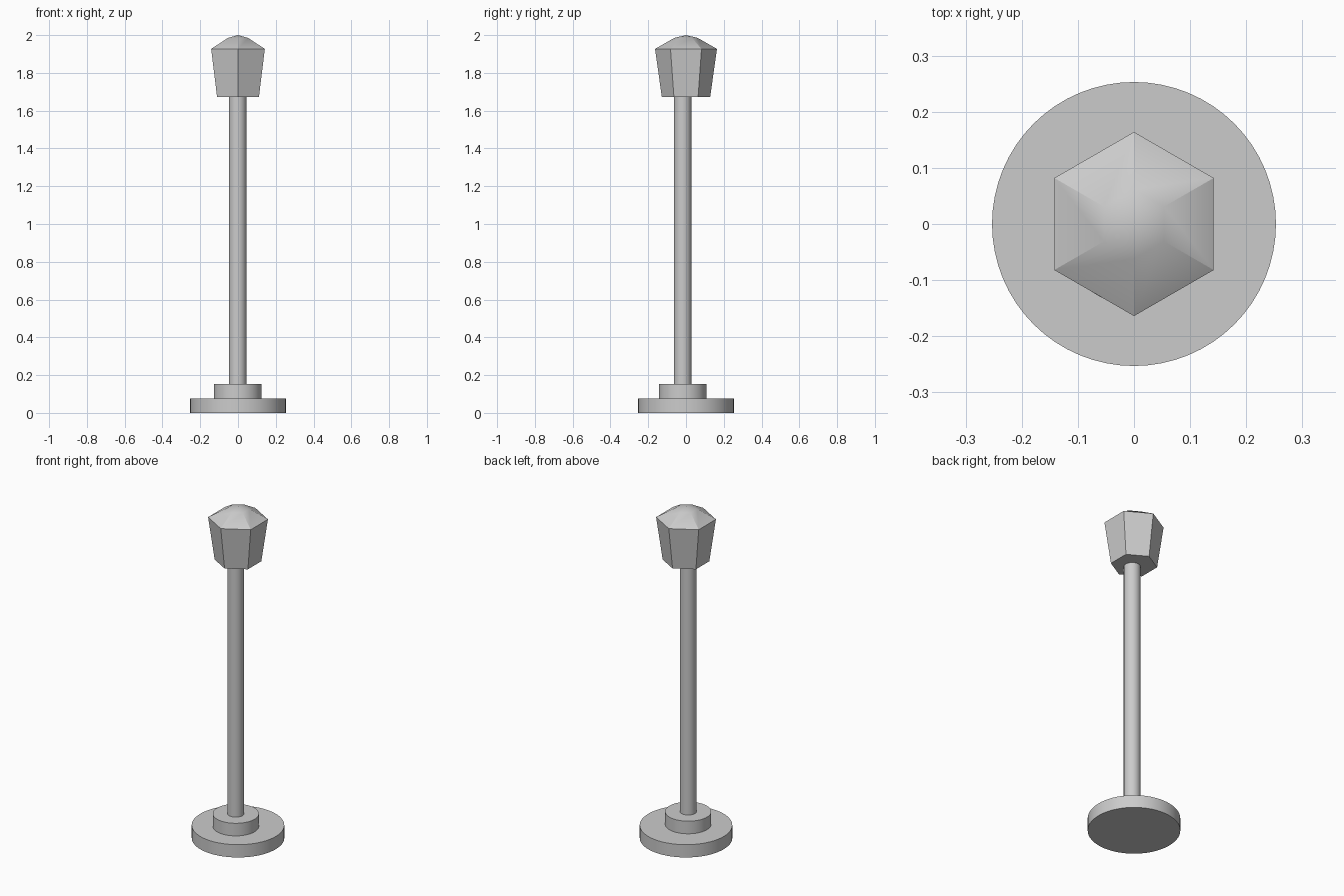
import bpy
import bmesh
import math

cube = bpy.data.objects.get("Cube")
if cube:
    bpy.data.objects.remove(cube, do_unlink=True)

# Single grey finish
grey = bpy.data.materials.new("plain grey")
grey.use_nodes = True
colour = (0.6, 0.6, 0.6, 1)
grey.diffuse_color = colour
grey.node_tree.nodes["Principled BSDF"].inputs["Base Color"].default_value = colour


def finish(obj, name):
    obj.name = name
    obj.data.materials.append(grey)
    bpy.ops.object.select_all(action="DESELECT")
    obj.select_set(True)
    bpy.context.view_layer.objects.active = obj
    bpy.ops.object.shade_smooth_by_angle(angle=math.radians(30))


def disc(name, radius, bottom, top, x=0, y=0):
    bpy.ops.mesh.primitive_cylinder_add(
        vertices=64, radius=radius, depth=top - bottom,
        location=(x, y, (bottom + top) / 2))
    finish(bpy.context.object, name)


def hex_lathe(name, rings, apex):
    """Six-sided body through (radius, z) rings, closed by a pointed crown."""
    bm = bmesh.new()
    loops = []
    for r, z in rings:
        angles = [math.radians(30 + 60 * i) for i in range(6)]
        loops.append([bm.verts.new((r * math.cos(a), r * math.sin(a), z)) for a in angles])
    bm.faces.new(loops[0][::-1])
    for low, high in zip(loops, loops[1:]):
        for i in range(6):
            j = (i + 1) % 6
            bm.faces.new((low[i], low[j], high[j], high[i]))
    tip = bm.verts.new((0, 0, apex))
    for i in range(6):
        bm.faces.new((loops[-1][i], loops[-1][(i + 1) % 6], tip))
    mesh = bpy.data.meshes.new(name)
    bm.to_mesh(mesh)
    bm.free()
    obj = bpy.data.objects.new(name, mesh)
    bpy.context.collection.objects.link(obj)
    finish(obj, name)


# Stepped foot and slightly off-centre post
post_x, post_y = -0.002, -0.018
disc("base", 0.253, 0, 0.077)
disc("base_step", 0.126, 0.077, 0.153, post_x, post_y)
disc("post", 0.046, 0.153, 1.68, post_x, post_y)

# Tapered hexagonal lantern with a low crown
hex_lathe("lantern_head", [(0.128, 1.673), (0.164, 1.927), (0.062, 1.985)], 2.0)
